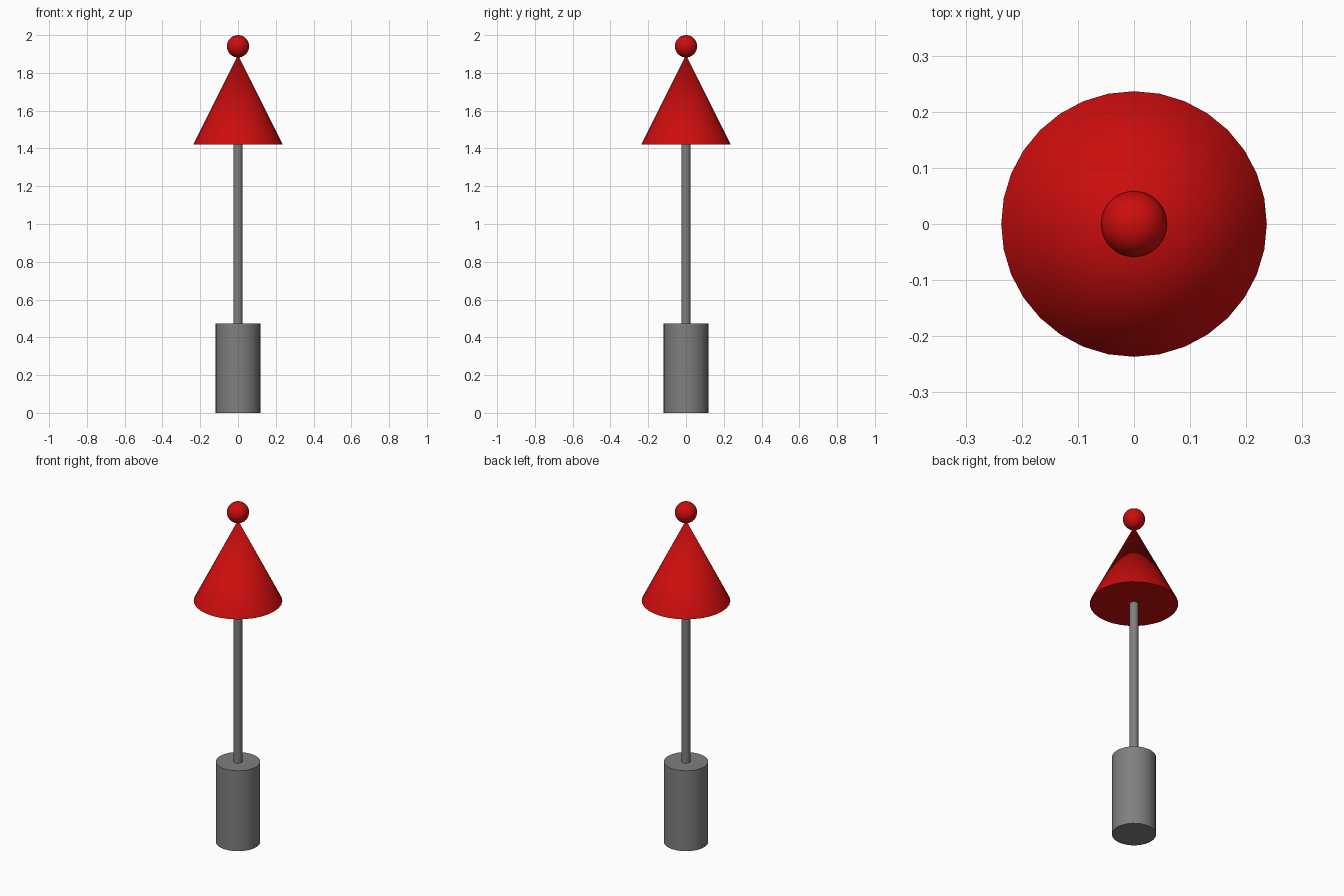
import bpy
import math

if "Cube" in bpy.data.objects:
    bpy.data.objects.remove(bpy.data.objects["Cube"], do_unlink=True)


def make_material(name, colour):
    mat = bpy.data.materials.new(name)
    mat.use_nodes = True
    mat.diffuse_color = colour
    mat.node_tree.nodes["Principled BSDF"].inputs["Base Color"].default_value = colour
    return mat


def finish(name, mat):
    obj = bpy.context.object
    obj.name = obj.data.name = name
    obj.data.materials.append(mat)
    bpy.ops.object.shade_smooth_by_angle(angle=math.radians(40))
    return obj


def add_round(name, mat, bottom, height, radius, top_radius):
    bpy.ops.mesh.primitive_cone_add(
        vertices=32, radius1=radius, radius2=top_radius, depth=height,
        location=(0, 0, bottom + height / 2))
    return finish(name, mat)


red = make_material("red", (0.604, 0.004, 0.004, 1))
grey = make_material("grey", (0.214, 0.214, 0.214, 1))

# All parts share one module; the stack is 16.9 modules tall
unit = 2 / 16.9

# Base cylinder and slim pole
add_round("base", grey, 0, 4 * unit, unit, unit)
add_round("pole", grey, 4 * unit, 8 * unit, 0.2 * unit, 0.2 * unit)

# Closed cone shade
add_round("cone", red, 12 * unit, 4 * unit, 2 * unit, 0)

# Ball on the tip
ball_radius = 0.5 * unit
bpy.ops.mesh.primitive_uv_sphere_add(
    segments=32, ring_count=16, radius=ball_radius,
    location=(0, 0, 2 - ball_radius))
finish("top_ball", red)
